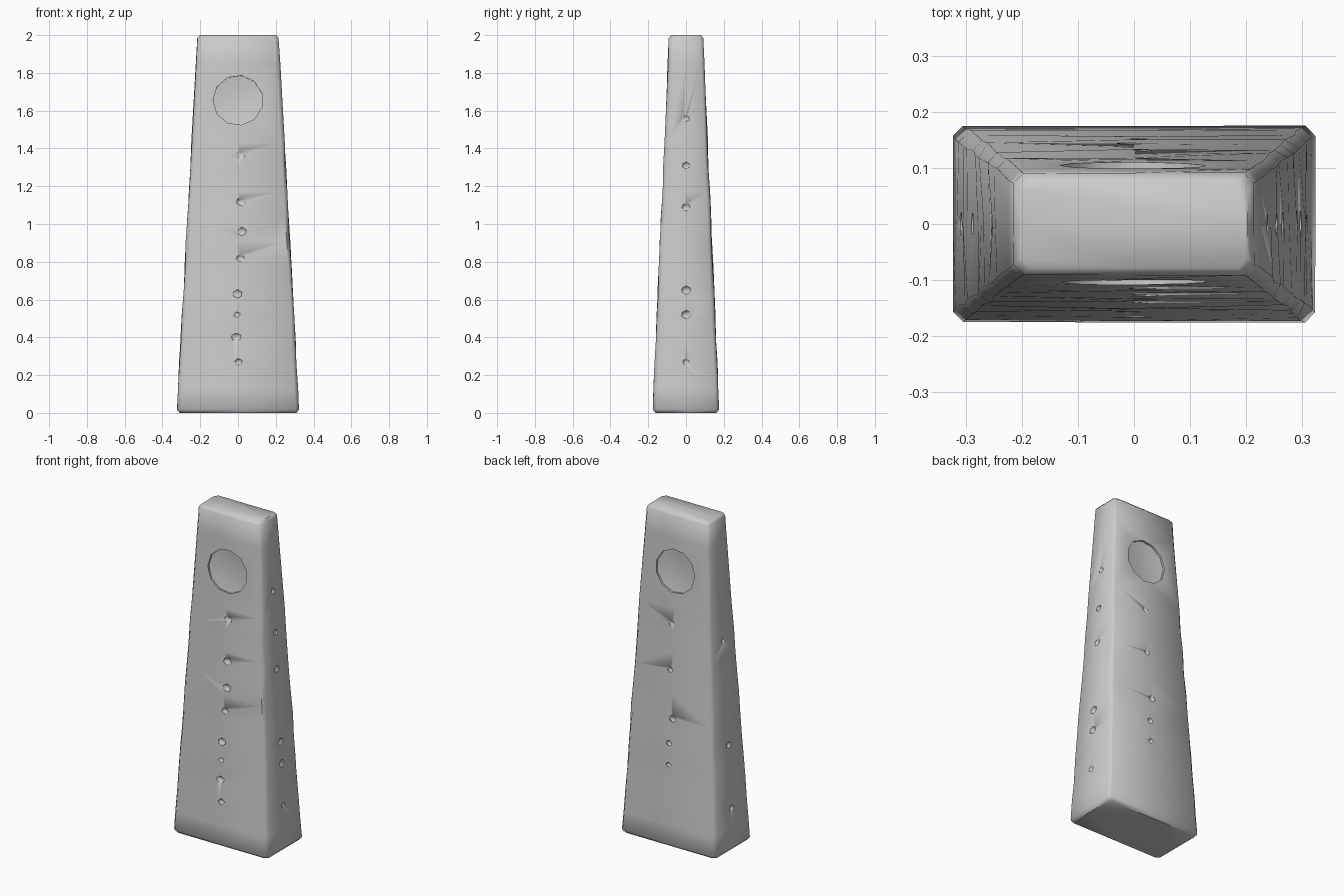
import bpy, bmesh, math, random
from mathutils import Matrix, Vector

if "Cube" in bpy.data.objects:
    bpy.data.objects.remove(bpy.data.objects["Cube"])

random.seed(4)


def half_width(z):
    return 0.324 - 0.055 * z


def half_depth(z):
    return 0.176 - 0.043 * z


def ring_points(z, inset, wobble):
    # chamfered rectangle with a midpoint on every side
    a, b, c = half_width(z) - inset, half_depth(z) - inset, 0.018
    pts = []
    for sx, sy in ((1, 1), (-1, 1), (-1, -1), (1, -1)):
        corner = [(sx * a, sy * (b - c)), (sx * (a - c), sy * b)]
        if sx * sy > 0:
            pts += corner + [(0, sy * b)]
        else:
            pts += corner[::-1] + [(sx * a, 0)]
    r = lambda: random.uniform(-wobble, wobble)
    return [(x + r(), y + r(), z) for x, y in pts]


def new_object(name, bm):
    mesh = bpy.data.meshes.new(name)
    bmesh.ops.recalc_face_normals(bm, faces=bm.faces)
    bm.to_mesh(mesh)
    bm.free()
    obj = bpy.data.objects.new(name, mesh)
    bpy.context.collection.objects.link(obj)
    return obj


# Tapered standing stone: lofted rings with softened top and bottom rims
levels = [(0, 0.015, 0), (0.018, 0, 0.001)]
levels += [(0.13 * i, 0, 0.003) for i in range(1, 12)]
levels += [(1.85, 0, 0.002), (1.985, 0, 0.001), (2.0, 0.012, 0)]
bm = bmesh.new()
rings = [[bm.verts.new(p) for p in ring_points(*lv)] for lv in levels]
for low, high in zip(rings, rings[1:]):
    n = len(low)
    for i in range(n):
        j = (i + 1) % n
        bm.faces.new((low[i], low[j], high[j], high[i]))
bm.faces.new(rings[0])
bm.faces.new(rings[-1])
stone = new_object("standing_stone", bm)

# Cutters: round shallow recess on front and back, small chips down each face
bm = bmesh.new()
hole_z = 1.655
for s in (-1, 1):
    frame = (Matrix.Translation((0, s * half_depth(hole_z), hole_z))
             @ Matrix.Rotation(s * math.atan(0.043), 4, 'X'))
    rows = []
    for radius, depth in ((0.132, -0.03), (0.132, 0.012), (0.06, 0.022)):
        row = []
        for i in range(11):
            t = 2 * math.pi * (i + 0.5) / 11
            p = Vector((radius * math.cos(t), -s * depth, radius * math.sin(t)))
            row.append(bm.verts.new(frame @ p))
        rows.append(row)
    for outer, inner in zip(rows, rows[1:]):
        for i in range(11):
            j = (i + 1) % 11
            bm.faces.new((outer[i], outer[j], inner[j], inner[i]))
    bm.faces.new(rows[0])
    bm.faces.new(rows[-1])


def chip(x, y, z, sx, sy, sz):
    spin = Matrix.Rotation(random.uniform(-0.3, 0.3), 4, 'Z')
    bmesh.ops.create_icosphere(
        bm, subdivisions=1, radius=1,
        matrix=Matrix.Translation((x, y, z)) @ Matrix.Diagonal((sx, sy, sz, 1)) @ spin)


for s, heights in ((-1, (0.27, 0.40, 0.52, 0.63, 0.82, 0.96, 1.12, 1.37)),
                   (1, (0.49, 0.62, 0.77, 1.06, 1.34))):
    for z in heights:
        k = random.uniform(0.014, 0.026)
        chip(random.uniform(-0.01, 0.02), s * half_depth(z), z, k * 1.2, k * 0.7, k)
for s, heights in ((1, (0.27, 0.52, 0.65, 1.09, 1.31, 1.56)),
                   (-1, (0.25, 0.63, 1.26))):
    for z in heights:
        k = random.uniform(0.014, 0.026)
        chip(s * half_width(z), 0, z, k * 0.7, k * 1.1, k)
cutter = new_object("recess_cutter", bm)
cutter.hide_render = True

bpy.context.view_layer.objects.active = stone
stone.select_set(True)
mod = stone.modifiers.new("recesses", 'BOOLEAN')
mod.operation = 'DIFFERENCE'
mod.solver = 'EXACT'
mod.object = cutter
bpy.ops.object.modifier_apply(modifier=mod.name)
bpy.data.objects.remove(cutter)
bpy.ops.object.shade_smooth_by_angle(angle=math.radians(50))
